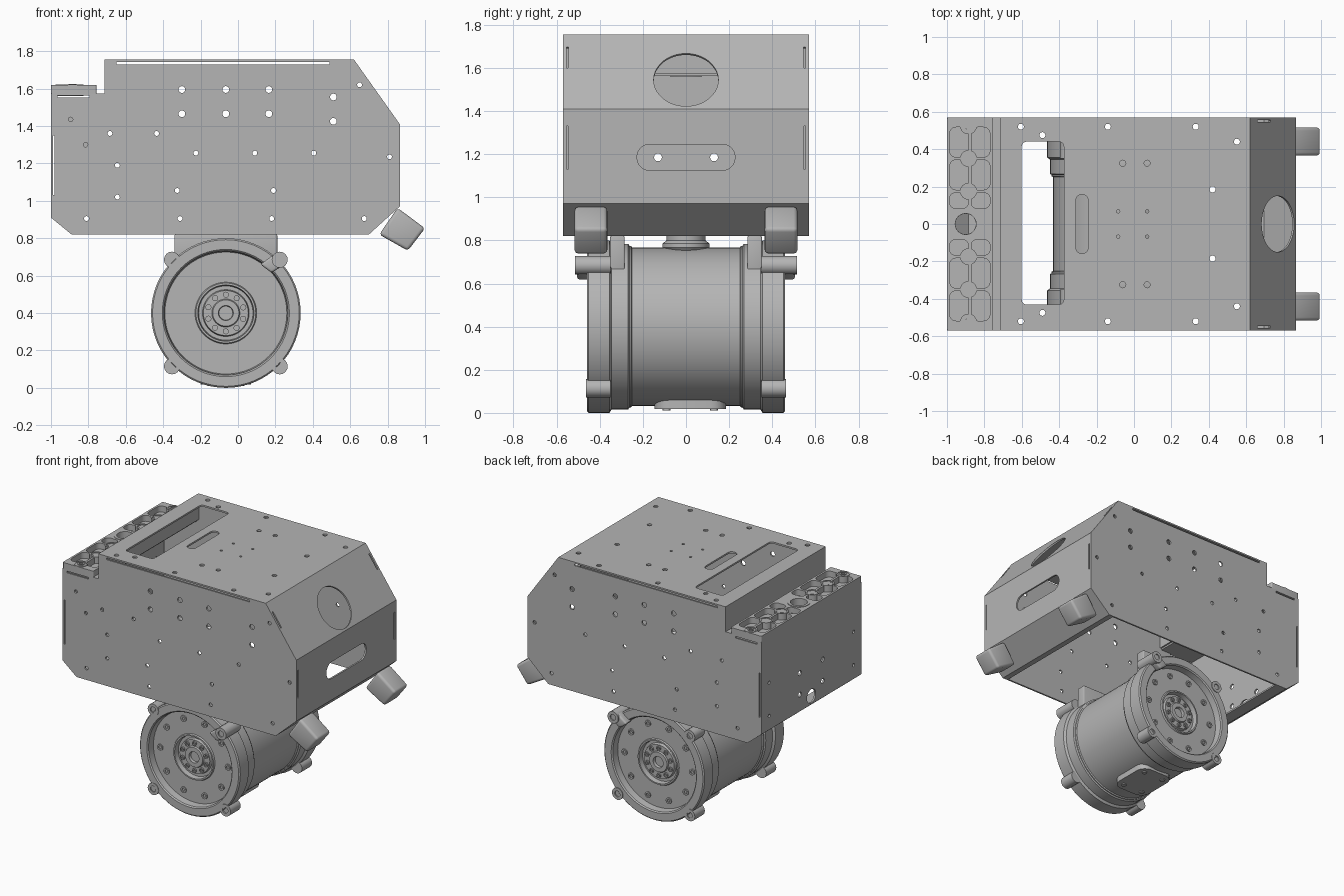
import bpy, bmesh, math
from mathutils import Matrix, Vector

cube = bpy.data.objects.get("Cube")
if cube:
    bpy.data.objects.remove(cube, do_unlink=True)

GREY = (0.46, 0.46, 0.46, 1)
metal = bpy.data.materials.new("grey_metal")
metal.use_nodes = True
metal.diffuse_color = GREY
metal.node_tree.nodes["Principled BSDF"].inputs["Base Color"].default_value = GREY
made = []


def add(name, mesh, mat=Matrix()):
    ob = bpy.data.objects.new(name, mesh)
    ob.matrix_world = mat
    mesh.materials.clear()
    mesh.materials.append(metal)
    bpy.context.collection.objects.link(ob)
    made.append(ob)
    return ob


def rrect(cx, cy, w, h, r, n=5):
    """Rounded rectangle outline."""
    pts = []
    for k, (sx, sy) in enumerate([(1, 1), (-1, 1), (-1, -1), (1, -1)]):
        for i in range(n + 1):
            a = math.pi / 2 * (k + i / n)
            pts.append((cx + sx * (w / 2 - r) + r * math.cos(a),
                        cy + sy * (h / 2 - r) + r * math.sin(a)))
    return pts


def disc(cx, cy, r, n=20):
    return [(cx + r * math.cos(math.tau * i / n), cy + r * math.sin(math.tau * i / n)) for i in range(n)]


def plate(name, outline, holes, mat, thick=0.012):
    """Flat sheet with cut-outs; its outer face lies on local z = 0."""
    cu = bpy.data.curves.new(name, 'CURVE')
    cu.dimensions, cu.fill_mode, cu.extrude = '2D', 'BOTH', thick / 2
    for loop in [outline] + [h[::-1] for h in holes]:
        sp = cu.splines.new('POLY')
        sp.points.add(len(loop) - 1)
        for p, (x, y) in zip(sp.points, loop):
            p.co = (x, y, 0, 1)
        sp.use_cyclic_u = True
    tmp = bpy.data.objects.new(name, cu)
    bpy.context.collection.objects.link(tmp)
    bpy.context.view_layer.update()
    mesh = bpy.data.meshes.new_from_object(tmp.evaluated_get(bpy.context.evaluated_depsgraph_get()))
    bpy.data.objects.remove(tmp, do_unlink=True)
    return add(name, mesh, mat @ Matrix.Translation((0, 0, -thick / 2)))


def lathe(name, profile, mat, steps=24):
    """Revolve (radius, height) points about local z."""
    bm = bmesh.new()
    vs = [bm.verts.new((r, 0, t)) for r, t in profile]
    es = [bm.edges.new(pair) for pair in zip(vs, vs[1:])]
    bmesh.ops.spin(bm, geom=vs + es, cent=(0, 0, 0), axis=(0, 0, 1), angle=math.tau, steps=steps)
    bmesh.ops.remove_doubles(bm, verts=bm.verts, dist=0.0002)
    bmesh.ops.recalc_face_normals(bm, faces=bm.faces)
    me = bpy.data.meshes.new(name)
    bm.to_mesh(me)
    bm.free()
    return add(name, me, mat)


def prism(name, pts, y0, y1, bevel=0.0):
    """Extrude an xz outline along y, with rounded edges."""
    bm = bmesh.new()
    f = bm.faces.new([bm.verts.new((x, y0, z)) for x, z in pts])
    ext = bmesh.ops.extrude_face_region(bm, geom=[f])["geom"]
    bmesh.ops.translate(bm, vec=(0, y1 - y0, 0), verts=[v for v in ext if isinstance(v, bmesh.types.BMVert)])
    bmesh.ops.recalc_face_normals(bm, faces=bm.faces)
    if bevel:
        bmesh.ops.bevel(bm, geom=bm.edges[:], offset=bevel, segments=3, profile=0.5, affect='EDGES')
    me = bpy.data.meshes.new(name)
    bm.to_mesh(me)
    bm.free()
    return add(name, me)


def mirrored(points, r):
    return [disc(u, s * y, r) for u, y in points for s in (-1, 1)]


# Housing side sheets
OUT = [(-1, 0.91), (-1, 1.575), (-0.715, 1.575), (-0.715, 1.755), (0.62, 1.755),
       (0.865, 1.41), (0.865, 0.97), (0.70, 0.82), (-0.89, 0.82)]
big = [(x, z) for x in (-0.30, -0.065, 0.165) for z in (1.465, 1.595)]
big += [(0.51, 1.555), (0.51, 1.425)]
small = [(x, 1.255) for x in (-0.225, 0.09, 0.405)] + [(x, 0.905) for x in (-0.81, -0.31, 0.18, 0.675)]
small += [(-0.685, 1.36), (-0.435, 1.36), (-0.645, 1.19), (-0.645, 1.02), (-0.325, 1.055),
          (0.19, 1.055), (0.65, 1.62), (0.81, 1.235)]
front_only = [(-0.895, 1.435), (-0.815, 1.30)]
slits = [rrect(-0.08, 1.737, 1.14, 0.014, 0.003), rrect(-0.985, 1.19, 0.01, 0.32, 0.003),
         rrect(-0.88, 1.557, 0.17, 0.012, 0.003)]
for side, y in (("front", -0.57), ("back", 0.558)):
    holes = [disc(x, z, 0.018) for x, z in big] + [disc(x, z, 0.013) for x, z in small] + slits
    if side == "front":
        holes += [disc(x, z, 0.012) for x, z in front_only]
    plate("side_sheet_" + side, OUT, holes, Matrix.Translation((0, y, 0)) @ Matrix.Rotation(math.pi / 2, 4, 'X'))


# Housing cross sheets, each spanning between two xz points
def cross(name, p0, p1, holes=(), half=0.562):
    a, b = Vector((p0[0], 0, p0[1])), Vector((p1[0], 0, p1[1]))
    d, y = (b - a).normalized(), Vector((0, 1, 0))
    m = Matrix((d, y, d.cross(y))).transposed().to_4x4()
    n = (b - a).length
    plate(name, [(0, -half), (n, -half), (n, half), (0, half)], holes, Matrix.Translation(a) @ m)


cross("end_sheet", OUT[0], OUT[1], [disc(0.06, 0, 0.05)]
      + mirrored([(0.275, 0.13), (0.12, 0.13)], 0.018) + mirrored([(0.34, 0.48), (0.1, 0.48)], 0.012))
cross("rack_shelf", OUT[1], OUT[2], [disc(0.1, 0, 0.055)])
cross("step_sheet", OUT[2], OUT[3])
top = [(0.11, 0.52), (0.225, 0.475), (0.575, 0.52), (1.045, 0.52), (1.265, 0.44), (1.135, 0.185),
       (0.655, 0.325), (0.785, 0.325)]
cross("top_sheet", OUT[3], OUT[4], [rrect(0.227, 0.005, 0.225, 0.87, 0.025), rrect(0.437, 0, 0.065, 0.315, 0.03)]
      + mirrored(top, 0.016) + mirrored([(0.63, 0.068), (0.785, 0.068)], 0.009))
cross("slope_sheet", OUT[4], OUT[5], [disc(0.258, 0, 0.15, 40)]
      + [rrect(0.13, s * 0.55, 0.12, 0.01, 0.003) for s in (-1, 1)])
cross("nose_sheet", OUT[5], OUT[6], [rrect(0.225, 0, 0.12, 0.455, 0.058)]
      + [rrect(0.18, s * 0.55, 0.2, 0.01, 0.003) for s in (-1, 1)])
cross("lower_nose_sheet", OUT[6], OUT[7])
cross("nose_return", OUT[7], (0.66, 0.82))
cross("end_return", (-0.80, 0.82), OUT[8])
cross("lower_end_sheet", OUT[8], OUT[0])

# Ribbed rack on the step
rows = [0.175 * i for i in range(-3, 4)]
cells = []
for sx in (-1, 1):
    cx = -0.878 + sx * 0.058
    for a, b in zip(rows, rows[1:]):
        if abs(a + b) > 0.2:
            cells.append(rrect(cx, (a + b) / 2, 0.1, 0.16, 0.035))
        else:
            cells.append(rrect(cx, math.copysign(0.125, a + b), 0.1, 0.082, 0.03))
plate("rack_grid", rrect(-0.878, 0, 0.244, 1.14, 0.01), cells + [disc(-0.9, 0, 0.06)],
      Matrix.Translation((0, 0, 1.618)), 0.043)
for y in rows:
    centre = abs(y) < 0.01
    ro, ri, low = (0.075, 0.056, 1.56) if centre else (0.045, 0.035, 1.575)
    prof = [(ro, low), (ro, 1.622), (ri, 1.622), (ri, 1.615 if not centre else low)]
    prof.append((0, 1.615) if not centre else (ro, low))
    lathe("rack_boss", prof, Matrix.Translation((-0.9 if centre else -0.885, y, 0)))
    if abs(y) > 0.5:
        lathe("rack_screw", [(0.022, 1.61), (0.022, 1.624), (0.012, 1.624), (0.012, 1.617), (0, 1.617)],
              Matrix.Translation((-0.885, y, 0)), 16)

# Nose bumpers
for s in (-1, 1):
    prism("bumper", [(0.755, 0.82), (0.853, 0.962), (1.0, 0.853), (0.908, 0.733)], s * 0.365, s * 0.517, 0.018)

# Drive drum lying along y
CX, CZ = -0.065, 0.40
half = [(0.367, 0), (0.367, 0.25), (0.375, 0.255), (0.375, 0.262), (0.384, 0.268), (0.384, 0.345), (0.4, 0.355),
        (0.4, 0.452), (0.392, 0.46), (0.34, 0.46), (0.332, 0.452), (0.326, 0.405), (0.165, 0.405), (0.16, 0.415),
        (0.15, 0.415), (0.145, 0.38), (0.125, 0.38), (0.12, 0.4), (0.075, 0.4), (0.07, 0.41), (0.04, 0.41),
        (0.037, 0.39), (0, 0.39)]
along = Matrix.Rotation(-math.pi / 2, 4, 'X')
lathe("drive_drum", [(r, -t) for r, t in half[:0:-1]] + half, Matrix.Translation((CX, 0, CZ)) @ along, 64)


def stud(name, x, z, s, r, t0, t1, socket=0.5):
    spin = Matrix.Rotation(-s * math.pi / 2, 4, 'X')
    lathe(name, [(0, t0), (r, t0), (r, t1), (r * socket, t1), (r * socket, t1 - 0.008), (0, t1 - 0.008)],
          Matrix.Translation((CX + x, 0, CZ + z)) @ spin, 16)


for s in (-1, 1):
    for i in range(10):
        a = math.tau * i / 10
        stud("cover_bolt", 0.27 * math.cos(a), 0.27 * math.sin(a), s, 0.022, 0.39, 0.413)
        stud("hub_bolt", 0.098 * math.cos(a + 0.31), 0.098 * math.sin(a + 0.31), s, 0.016, 0.385, 0.41)
    for sx in (-1, 1):
        for sz in (-1, 1):
            tall = sx > 0 and sz > 0
            stud("flange_lug", sx * 0.288, sz * 0.285, s, 0.043, 0.35, 0.515 if tall else 0.464)
    # raised outlet beside the tall lug
    prism("lug_fairing", [(0.12, 0.66), (0.18, 0.615), (0.25, 0.66), (0.20, 0.72)], s * 0.44, s * 0.505, 0.012)
    # hanger between drum and housing
    prism("hanger", [(-0.34, 0.66), (-0.34, 0.82), (0.21, 0.82), (0.21, 0.66)], s * 0.285, s * 0.352, 0.006)

# Drum top connector and underside pad
lathe("top_connector", [(0, 0.74), (0.085, 0.74), (0.11, 0.768), (0.11, 0.785), (0.09, 0.8), (0.09, 0.825), (0, 0.825)],
      Matrix.Translation((CX, 0, 0)), 32)
plate("underside_pad", rrect(CX, 0.02, 0.27, 0.33, 0.07), [], Matrix.Translation((0, 0, 0.062)), 0.045)
for sx in (-1, 1):
    for sy in (-1, 1):
        lathe("pad_bolt", [(0, 0.03), (0.018, 0.03), (0.018, 0.01), (0, 0.01)],
              Matrix.Translation((CX + sx * 0.08, 0.02 + sy * 0.11, 0)), 12)

# Smooth shading with crisp edges
bpy.ops.object.select_all(action='DESELECT')
for ob in made:
    ob.select_set(True)
bpy.context.view_layer.objects.active = made[0]
bpy.ops.object.shade_smooth_by_angle(angle=math.radians(30))
